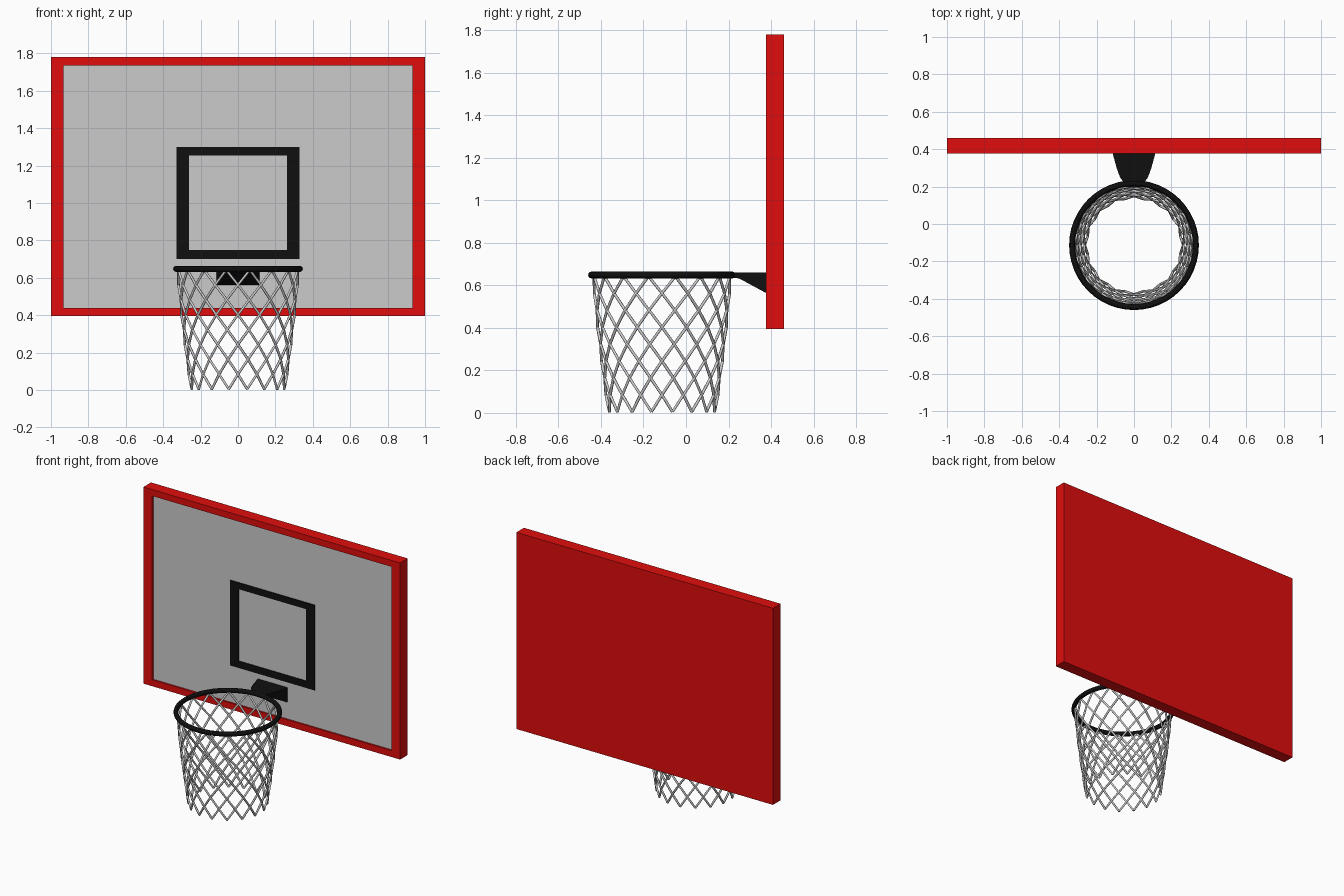
import bpy, bmesh, math

if "Cube" in bpy.data.objects:
    bpy.data.objects.remove(bpy.data.objects["Cube"])


def material(name, color):
    m = bpy.data.materials.new(name)
    m.diffuse_color = color
    m.use_nodes = True
    m.node_tree.nodes["Principled BSDF"].inputs["Base Color"].default_value = m.diffuse_color
    return m


RED = material("red", (0.75, 0.004, 0.004, 1))
BLACK = material("black", (0.005, 0.005, 0.005, 1))


def rect_loft(name, sections, mat=None, closed=False):
    """Skin a chain of rectangles (half width, z low, z high, y)."""
    bm = bmesh.new()
    loops = [[bm.verts.new(p) for p in ((-w, y, a), (w, y, a), (w, y, b), (-w, y, b))]
             for w, a, b, y in sections]
    pairs = list(zip(loops, loops[1:]))
    if closed:
        pairs.append((loops[-1], loops[0]))
    else:
        bm.faces.new(loops[0])
        bm.faces.new(loops[-1])
    for p, q in pairs:
        for i in range(4):
            j = (i + 1) % 4
            bm.faces.new((p[i], p[j], q[j], q[i]))
    bmesh.ops.recalc_face_normals(bm, faces=bm.faces)
    me = bpy.data.meshes.new(name)
    bm.to_mesh(me)
    bm.free()
    if mat:
        me.materials.append(mat)
    ob = bpy.data.objects.new(name, me)
    bpy.context.collection.objects.link(ob)
    return ob


# Backboard: red tray with a shallow recess, grey panel in it
rect_loft("backboard_frame", [(1.0, 0.395, 1.78, 0.46), (1.0, 0.395, 1.78, 0.376),
                              (0.932, 0.44, 1.735, 0.376), (0.932, 0.44, 1.735, 0.40)], RED)
rect_loft("backboard_panel", [(0.932, 0.44, 1.735, 0.405), (0.932, 0.44, 1.735, 0.388)])

# Black target square on the panel
rect_loft("target_square", [(0.33, 0.70, 1.30, 0.39), (0.33, 0.70, 1.30, 0.382),
                            (0.263, 0.748, 1.255, 0.382), (0.263, 0.748, 1.255, 0.39)],
          BLACK, closed=True)

# Wedge bracket between board and rim
rect_loft("rim_bracket", [(0.115, 0.56, 0.661, 0.39), (0.112, 0.567, 0.661, 0.37),
                          (0.093, 0.605, 0.661, 0.30), (0.075, 0.632, 0.661, 0.25),
                          (0.055, 0.636, 0.659, 0.222)], BLACK)

# Rim
CY, RIM_Z = -0.113, 0.648
bpy.ops.mesh.primitive_torus_add(major_radius=0.331, minor_radius=0.016, major_segments=48,
                                 minor_segments=12, location=(0, CY, RIM_Z))
rim = bpy.context.object
rim.name = "rim"
rim.data.materials.append(BLACK)
bpy.ops.object.shade_smooth_by_angle()

# Net: two opposing families of spiral strands forming diamonds
STRANDS, LEVELS = 16, 8
STEP = math.pi / STRANDS
cu = bpy.data.curves.new("net", 'CURVE')
cu.dimensions = '3D'
cu.bevel_depth = 0.007
cu.bevel_resolution = 1
cu.use_fill_caps = True
for direction in (-1, 1):
    for s in range(STRANDS):
        sp = cu.splines.new('POLY')
        sp.points.add(LEVELS)
        for k, pt in enumerate(sp.points):
            t = k / LEVELS
            r = 0.252 + 0.095 * t - 0.022 * t * t
            a = (2 * s + 1 + direction * k) * STEP
            pt.co = (r * math.cos(a), CY + r * math.sin(a), 0.005 + 0.637 * t, 1)
net = bpy.data.objects.new("net", cu)
bpy.context.collection.objects.link(net)
bpy.ops.object.select_all(action='DESELECT')
net.select_set(True)
bpy.context.view_layer.objects.active = net
bpy.ops.object.convert(target='MESH')
